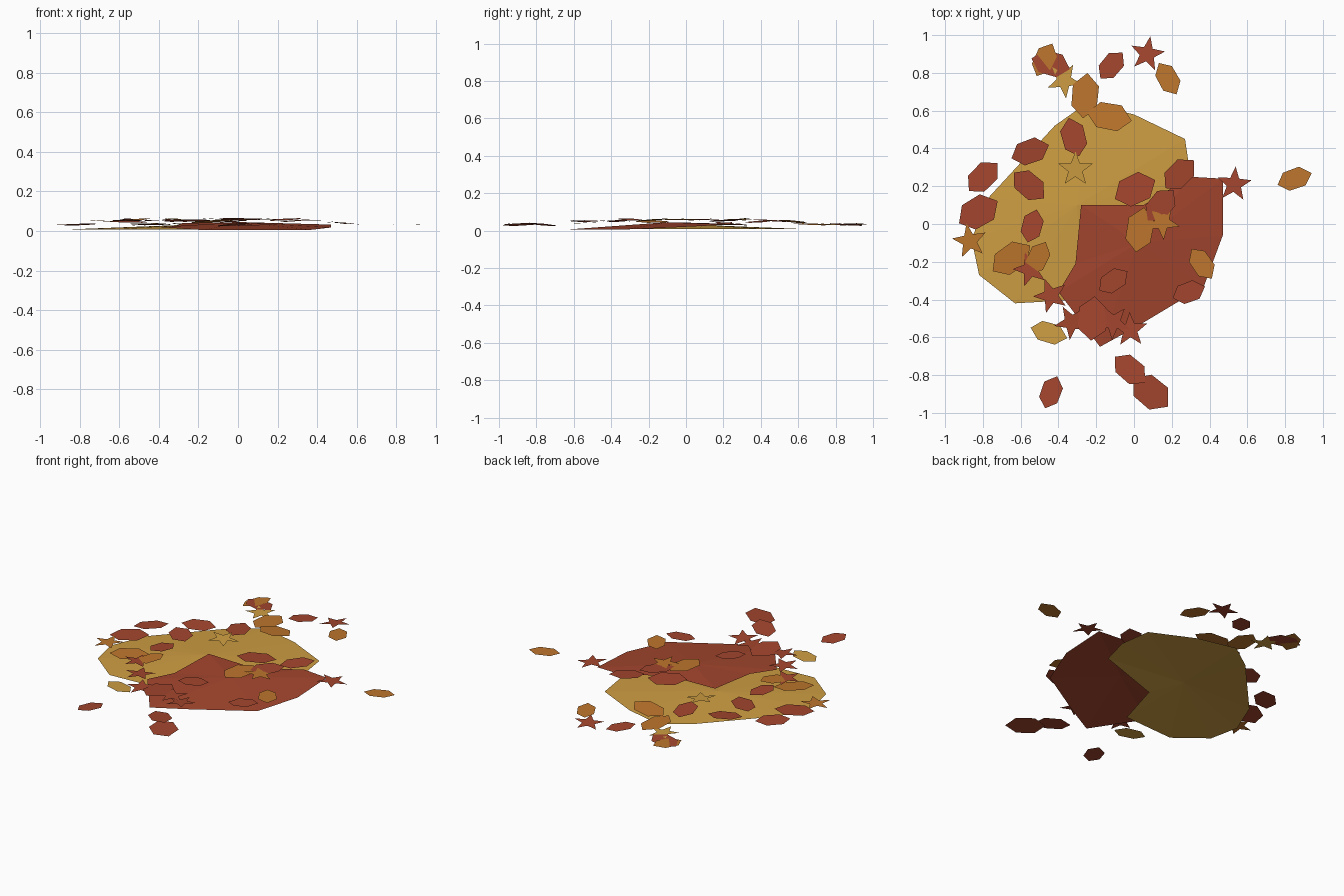
import bpy, math, random

if "Cube" in bpy.data.objects:
    bpy.data.objects.remove(bpy.data.objects["Cube"])
random.seed(4)


def material(name, col):
    m = bpy.data.materials.new(name)
    m.diffuse_color = (*col, 1)
    m.use_nodes = True
    m.node_tree.nodes["Principled BSDF"].inputs["Base Color"].default_value = m.diffuse_color
    return m


RED = material("rust red", (0.37, 0.061, 0.027))
ORANGE = material("autumn orange", (0.51, 0.18, 0.026))
GOLD = material("golden yellow", (0.62, 0.34, 0.055))


def add_mesh(name, verts, faces, mat):
    me = bpy.data.meshes.new(name)
    me.from_pydata(verts, [], faces)
    me.materials.append(mat)
    ob = bpy.data.objects.new(name, me)
    bpy.context.collection.objects.link(ob)


def patch(name, rim, centre, height, mat):
    """Very low dome: a fan from the rim (height by rule) to a raised centre."""
    n = len(rim)
    verts = [(x, y, height(x, y)) for x, y in rim] + [centre]
    add_mesh(name, verts, [(i, (i + 1) % n, n) for i in range(n)], mat)


# big carpet patches, counter-clockwise
patch("gold_leaf_carpet",
      [(.30, .25), (.27, .45), (0, .58), (-.25, .64), (-.42, .52), (-.77, .14),
       (-.86, -.08), (-.82, -.27), (-.63, -.42), (-.28, -.4), (-.19, -.09), (.25, .06)],
      (-.3, .1, .03), lambda x, y: .008, GOLD)
patch("red_leaf_carpet",
      [(.47, .24), (.30, .25), (.05, .10), (-.28, .10), (-.31, -.21), (-.4, -.36),
       (-.18, -.65), (.02, -.54), (.37, -.33), (.47, -.06)],
      (.02, -.1, .045), lambda x, y: max(.005, .03 + .05 * y - .02 * x), RED)

# leaf outlines of unit length and width
OVAL = [(-.5, -.08), (-.22, -.5), (.25, -.45), (.5, .05), (.2, .5), (-.27, .42)]
STAR = [(r * math.cos(i * math.pi / 5), r * math.sin(i * math.pi / 5))
        for i, r in enumerate([.5, .21] * 5)]


def leaf(name, outline, mat, x, y, ang, length, width):
    """One flat leaf, slightly tilted, resting higher near the middle of the pile."""
    a = math.radians(ang)
    z = .033 + .045 * max(0, 1 - math.hypot(x + .1, y) / .7) ** .6
    z = min(z, .06)
    sx, sy = random.uniform(-.08, .08), random.uniform(-.08, .08)
    pts = []
    for u, v in outline:
        u, v = u * length, v * width
        dx = u * math.cos(a) - v * math.sin(a)
        dy = u * math.sin(a) + v * math.cos(a)
        pts.append((x + dx, y + dy, z + sx * dx + sy * dy))
    add_mesh(name, pts, [tuple(range(len(pts)))], mat)


# oval leaves: x, y, angle
def ovals(name, mat, length, width, spots):
    for x, y, ang in spots:
        leaf(name, OVAL, mat, x, y, ang, length, width)


ovals("small_red_leaf", RED, .18, .11,
      [(-.12, .84, 45), (-.54, -.01, 70), (-.11, -.3, 30), (.29, -.36, 15), (-.44, -.89, 65)])
ovals("red_leaf", RED, .21, .13,
      [(-.44, .85, -20), (-.32, .46, 100), (-.55, .385, 15), (-.555, .205, -45),
       (-.8, .25, 40), (.14, .1, 45), (.24, .265, 40), (-.02, -.77, -45)])
ovals("broad_red_leaf", RED, .235, .16,
      [(-.825, .065, 25), (-.22, -.5, 80), (.005, .185, 20), (.09, -.89, -45)])
ovals("orange_leaf", ORANGE, .19, .11,
      [(.18, .77, -65), (-.475, .87, 60), (-.51, -.18, 60), (.36, -.21, -60), (.85, .24, 15)])
ovals("broad_orange_leaf", ORANGE, .24, .145,
      [(-.26, .68, 80), (-.13, .57, -15), (-.65, -.18, 30), (.03, -.03, 75)])
ovals("gold_leaf", GOLD, .2, .11, [(-.45, -.575, -20)])


# star leaves: x, y, angle
def stars(name, mat, spots):
    for x, y, ang in spots:
        leaf(name, STAR, mat, x, y, ang, .19, .19)


stars("red_star_leaf", RED,
      [(.07, .9, 80), (-.55, -.24, 35), (-.44, -.38, 110), (-.33, -.52, 120),
       (-.11, -.52, 50), (-.02, -.56, 20), (.53, .21, 85)])
stars("orange_star_leaf", ORANGE, [(-.87, -.09, 100), (.15, .01, 130)])
stars("gold_star_leaf", GOLD, [(-.37, .76, 60), (-.31, .29, 90)])
